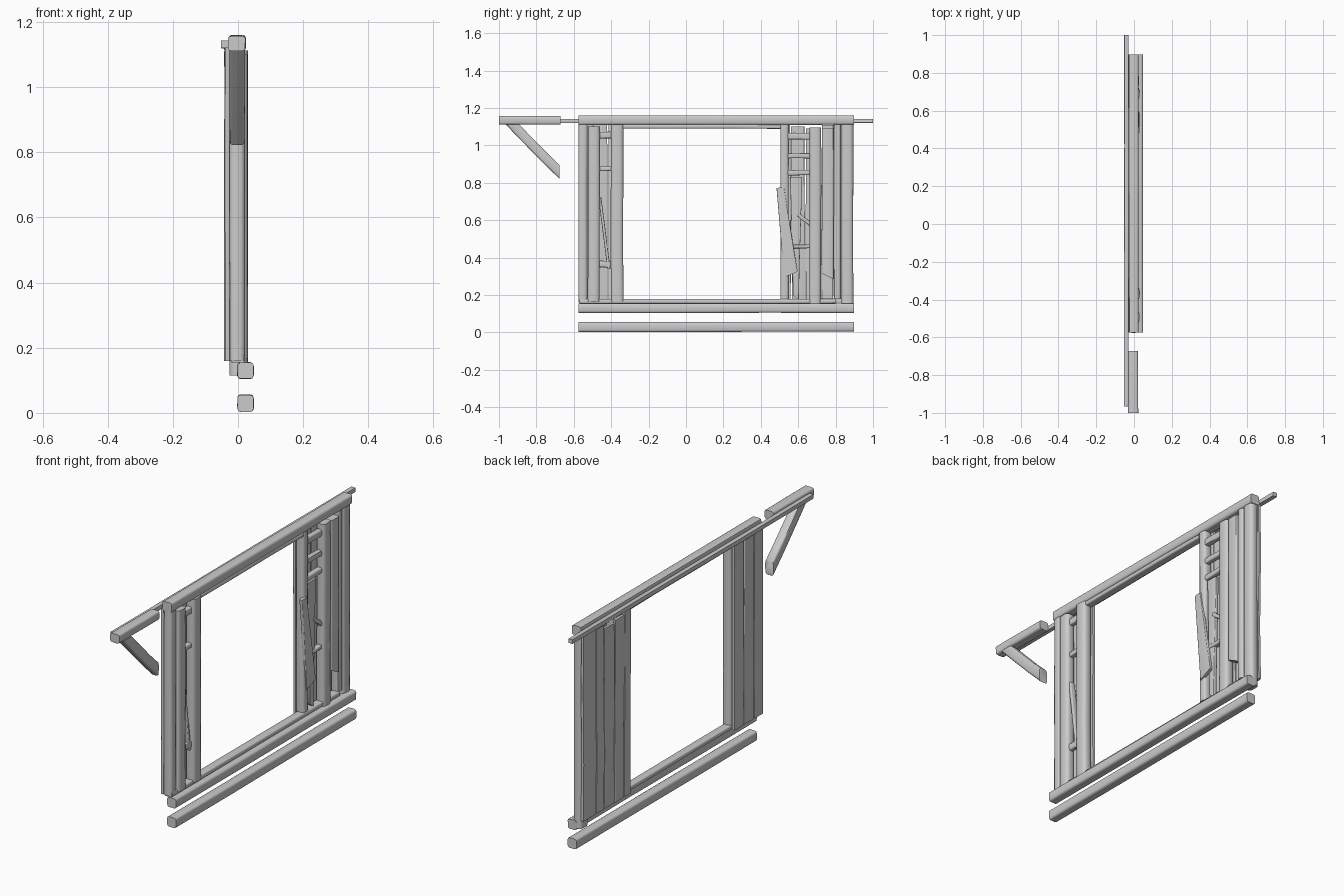
import bpy, bmesh, math, random
from mathutils import Vector

random.seed(4)
if "Cube" in bpy.data.objects:
    bpy.data.objects.remove(bpy.data.objects["Cube"], do_unlink=True)

# Single weathered grey
grey = bpy.data.materials.new("plain grey")
grey.use_nodes = True
shade = (0.6, 0.6, 0.6, 1)
grey.diffuse_color = shade
grey.node_tree.nodes["Principled BSDF"].inputs["Base Color"].default_value = shade


def section(rounding):
    """Unit square outline with rounded corners, as (across, depth) pairs."""
    points = []
    for corner in range(4):
        middle = math.pi / 4 + corner * math.pi / 2
        cx = math.copysign(0.5 - rounding, math.cos(middle))
        cy = math.copysign(0.5 - rounding, math.sin(middle))
        for step in (-1, 0, 1):
            a = middle + step * math.pi / 4
            points.append((cx + rounding * math.cos(a), cy + rounding * math.sin(a)))
    return points


def timber(name, start, end, width, x_range, end_width=None, cuts=(0, 0),
           rounding=0.2, wobble=0.0015):
    """Hewn timber between two (y, z) points; cuts slant its two ends."""
    a, b = Vector((0, *start)), Vector((0, *end))
    along = (b - a).normalized()
    across = Vector((0, -along.z, along.y))
    depth, x_mid = x_range[1] - x_range[0], sum(x_range) / 2
    end_width = end_width or width
    outline = section(rounding)
    bm = bmesh.new()
    rings = []
    for t in (0, 0.3, 0.7, 1):
        w = width + (end_width - width) * t
        slant = cuts[0] if t == 0 else cuts[1] if t == 1 else 0
        drift = random.uniform(-wobble, wobble)
        ring = []
        for u, v in outline:
            p = a.lerp(b, t) + across * (u * w + drift) + along * (slant * u * w)
            p.x = x_mid + v * depth + random.uniform(-wobble, wobble) / 2
            ring.append(bm.verts.new(p))
        rings.append(ring)
    count = len(outline)
    for low, high in zip(rings, rings[1:]):
        for i in range(count):
            j = (i + 1) % count
            bm.faces.new((low[i], low[j], high[j], high[i]))
    bm.faces.new(rings[0][::-1])
    bm.faces.new(rings[-1])
    bmesh.ops.recalc_face_normals(bm, faces=bm.faces)
    mesh = bpy.data.meshes.new(name)
    bm.to_mesh(mesh)
    bm.free()
    mesh.materials.append(grey)
    obj = bpy.data.objects.new(name, mesh)
    bpy.context.collection.objects.link(obj)
    bpy.ops.object.select_all(action='DESELECT')
    obj.select_set(True)
    bpy.context.view_layer.objects.active = obj
    bpy.ops.object.shade_smooth_by_angle(angle=math.radians(50))
    return obj


def level(name, y_range, z_range, x_range, **options):
    """Horizontal timber filling the given ranges."""
    z = sum(z_range) / 2
    return timber(name, (y_range[0], z), (y_range[1], z),
                  z_range[1] - z_range[0], x_range, **options)


def upright(name, y_range, z_range, x_range, **options):
    """Vertical timber filling the given ranges."""
    y = sum(y_range) / 2
    return timber(name, (y, z_range[0]), (y, z_range[1]),
                  y_range[1] - y_range[0], x_range, **options)


# Depth layers of the wall
core = (-0.026, 0.021)
front_layer = (-0.02, 0.03)
back_layer = (-0.041, -0.026)
log_layer = (-0.002, 0.048)
thin = (-0.012, 0.016)
span = (-0.575, 0.897)

# Long horizontal logs, sill and header
level("base_log", span, (0.004, 0.056), log_layer)
level("lower_log", span, (0.105, 0.155), log_layer)
level("sill", (-0.57, 0.8), (0.155, 0.18), (-0.02, 0.022))
level("header", (-0.34, 0.505), (1.09, 1.112), (-0.02, 0.02))
level("top_beam", span, (1.11, 1.16), (-0.028, 0.024))
level("rear_rail", (-0.965, 1), (1.12, 1.142), (-0.052, -0.029), rounding=0.05)

# Overhanging bracket with its strut
level("bracket_arm", (-1, -0.672), (1.112, 1.158), (-0.03, 0.022))
timber("bracket_strut", (-0.928, 1.112), (-0.678, 0.858), 0.052, core, cuts=(1, -1))

# Posts either side of the opening
for y0, y1, z0, z1, layer in (
        (-0.575, -0.527, 0.16, 1.112, core),
        (-0.525, -0.462, 0.165, 1.1, front_layer),
        (-0.402, -0.335, 0.165, 1.112, front_layer),
        (0.505, 0.55, 0.18, 1.112, core),
        (0.66, 0.722, 0.155, 1.095, front_layer),
        (0.79, 0.828, 0.18, 1.112, core),
        (0.832, 0.895, 0.115, 1.112, core)):
    upright("post", (y0, y1), (z0, z1), layer, rounding=0.28)
upright("short_post", (0.726, 0.79), (0.3, 1.09), (-0.015, 0.026), cuts=(0.5, 0))

# Thin boards closing the rear face
for y0, y1, top in ((-0.572, -0.5, 1.12), (-0.495, -0.42, 1.11), (-0.415, -0.338, 1.12),
                    (0.51, 0.56, 1.12), (0.563, 0.635, 1.1), (0.64, 0.72, 1.09),
                    (0.724, 0.785, 1.11), (0.79, 0.893, 1.12)):
    upright("rear_board", (y0, y1), (0.16, top), back_layer, rounding=0.1, wobble=0.003)

# Short rungs between the posts
for z, height in ((1.055, 0.035), (0.875, 0.024), (0.365, 0.035)):
    level("front_rung", (-0.47, -0.39), (z - height / 2, z + height / 2), thin)
for z, height in ((1.05, 0.035), (0.945, 0.028), (0.855, 0.028), (0.46, 0.02)):
    level("rear_rung", (0.54, 0.67), (z - height / 2, z + height / 2), thin)
timber("thin_brace", (-0.462, 0.72), (-0.412, 0.34), 0.016, thin)
timber("twig_brace", (0.6, 0.63), (0.67, 0.575), 0.02, thin)

# Loose leaning planks with broken ends
timber("leaning_plank", (0.503, 0.775), (0.562, 0.31), 0.04, (0.012, 0.028),
       end_width=0.075, cuts=(0, -0.3), rounding=0.1)
timber("split_plank", (0.588, 0.83), (0.588, 0.185), 0.064, (-0.008, 0.011),
       end_width=0.03, cuts=(0, 0.8), rounding=0.1)
